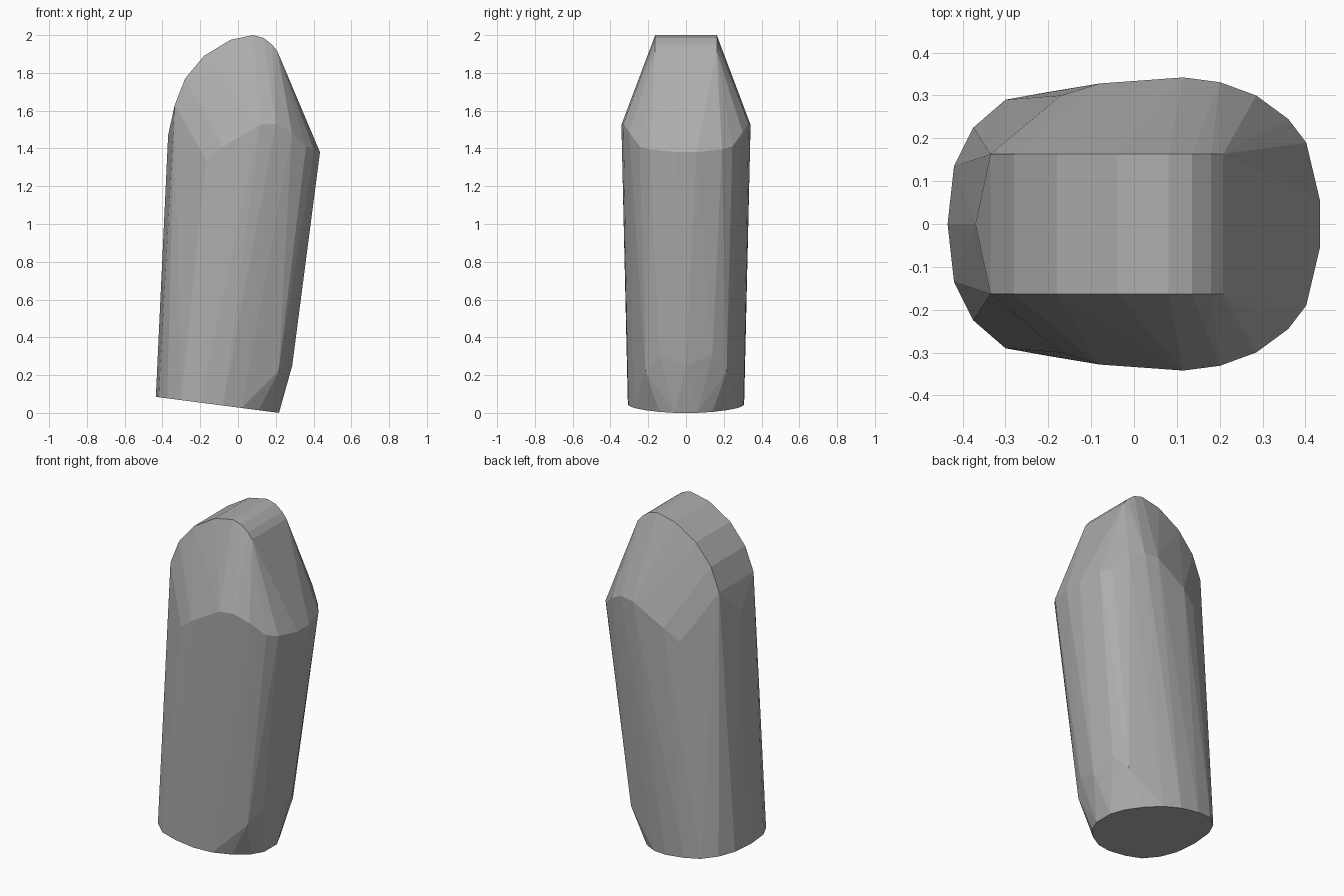
import bpy, bmesh, math

if "Cube" in bpy.data.objects:
    bpy.data.objects.remove(bpy.data.objects["Cube"])

# Half outlines (y >= 0); each is mirrored across y
base_outline = [(-0.435, 0), (-0.42, 0.135), (-0.375, 0.225), (-0.30, 0.29), (-0.20, 0.308),
                (-0.08, 0.305), (0.02, 0.275), (0.11, 0.215), (0.18, 0.14), (0.217, 0.06)]
base = [(x, y, 0.085 - (x + 0.435) * 0.13) for x, y in base_outline]

# Curved front edge just above the base
lower_bend = [(0.287, 0, 0.25), (0.268, 0.14, 0.31), (0.215, 0.215, 0.22)]

# Widest ring, where the body turns in to the bevelled tip
shoulder = [(0.434, 0.055, 1.38), (0.402, 0.19, 1.395), (0.36, 0.245, 1.41),
            (0.285, 0.30, 1.485), (0.20, 0.331, 1.53), (0.115, 0.342, 1.525),
            (-0.08, 0.328, 1.41), (-0.17, 0.30, 1.34), (0.345, 0.235, 1.29)]

# Rounded crest along the top
crest_profile = [(-0.335, 1.63), (-0.28, 1.77), (-0.18, 1.89), (-0.04, 1.975),
                 (0.08, 2.0), (0.135, 1.985), (0.18, 1.95), (0.208, 1.915)]
crest = [(x, 0.163, z) for x, z in crest_profile] + [(-0.37, 0, 1.47)]

# Faceted body: the hull of all rings
bm = bmesh.new()
for x, y, z in base + lower_bend + shoulder + crest:
    for side in ((1, -1) if y else (1,)):
        bm.verts.new((x, y * side, z))
hull = bmesh.ops.convex_hull(bm, input=bm.verts[:])
loose = {v for v in hull["geom_interior"] if isinstance(v, bmesh.types.BMVert)}
bmesh.ops.delete(bm, geom=list(loose), context='VERTS')
bmesh.ops.dissolve_limit(bm, angle_limit=math.radians(1.5), verts=bm.verts[:], edges=bm.edges[:])
bmesh.ops.recalc_face_normals(bm, faces=bm.faces[:])

mesh = bpy.data.meshes.new("tapered_body")
bm.to_mesh(mesh)
bm.free()
grey = bpy.data.materials.new("mid grey")
grey.diffuse_color = (0.42, 0.42, 0.42, 1)
grey.use_nodes = True
grey.node_tree.nodes["Principled BSDF"].inputs["Base Color"].default_value = grey.diffuse_color
mesh.materials.append(grey)
body = bpy.data.objects.new("tapered_body", mesh)
bpy.context.collection.objects.link(body)
